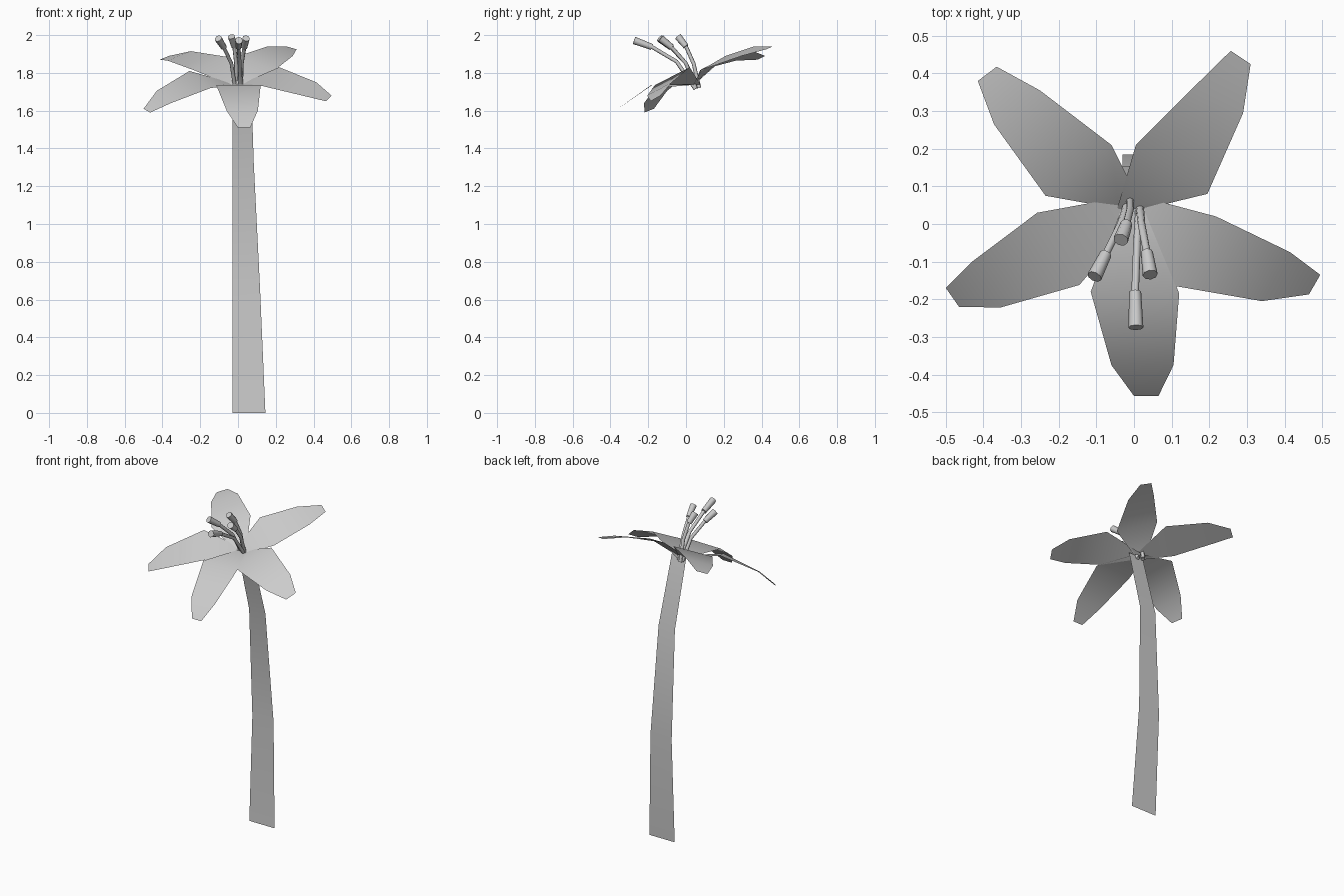
import bpy


def sheet(name, rows, mirror_of=None):
    """Thin sheet from rows of left/right edge points."""
    verts = [p for row in rows for p in row]
    faces = [(2*i, 2*i+1, 2*i+3, 2*i+2) for i in range(len(rows)-1)]
    mesh = bpy.data.meshes.new(name)
    mesh.from_pydata(verts, [], faces)
    for poly in mesh.polygons:
        poly.use_smooth = True
    # sheets face upward / forward
    mesh.update()
    if sum(p.normal.z - p.normal.y * 0.5 for p in mesh.polygons) < 0:
        mesh.flip_normals()
    ob = bpy.data.objects.new(name, mesh)
    bpy.context.collection.objects.link(ob)
    return ob


def tube(name, points, radii):
    """Round rod through points with a radius at each."""
    cu = bpy.data.curves.new(name, 'CURVE')
    cu.dimensions = '3D'
    cu.bevel_depth = 1.0
    cu.bevel_resolution = 2
    cu.use_fill_caps = True
    sp = cu.splines.new('POLY')
    sp.points.add(len(points)-1)
    for p, co, r in zip(sp.points, points, radii):
        p.co = (*co, 1)
        p.radius = r
    sp.use_smooth = True
    ob = bpy.data.objects.new(name, cu)
    bpy.context.collection.objects.link(ob)
    return ob


# Stem: bent flat ribbon (right edge x, y, z)
sheet("stem", [((-0.03, y, z), (x, y, z)) for x, y, z in
               [(0.145, 0.155, 0), (0.117, 0.185, 0.65),
                (0.083, 0.153, 1.33), (0.07, 0.04, 1.74)]])

# Petals: base, wide row, narrowing row, tip
sheet("petal_front", [
    ((-0.03, 0.05, 1.74), (0.03, 0.05, 1.74)),
    ((-0.115, -0.18, 1.735), (0.12, -0.185, 1.735)),
    ((-0.06, -0.375, 1.6), (0.105, -0.375, 1.6)),
    ((0, -0.457, 1.51), (0.065, -0.457, 1.51))])
sheet("petal_left", [
    ((-0.01, 0.075, 1.74), (0.01, 0.02, 1.735)),
    ((-0.257, 0.03, 1.81), (-0.145, -0.162, 1.72)),
    ((-0.43, -0.10, 1.705), (-0.355, -0.222, 1.64)),
    ((-0.5, -0.17, 1.61), (-0.465, -0.22, 1.59))])
sheet("petal_right", [
    ((0.01, 0.075, 1.74), (-0.01, 0.02, 1.735)),
    ((0.218, 0.02, 1.83), (0.11, -0.165, 1.735)),
    ((0.415, -0.075, 1.75), (0.34, -0.205, 1.68)),
    ((0.495, -0.135, 1.68), (0.465, -0.187, 1.65))])
sheet("petal_back_left", [
    ((-0.04, 0.04, 1.735), (0.025, 0.04, 1.74)),
    ((-0.235, 0.075, 1.815), (-0.06, 0.21, 1.885)),
    ((-0.372, 0.265, 1.865), (-0.25, 0.355, 1.915)),
    ((-0.415, 0.38, 1.87), (-0.365, 0.418, 1.89))])
sheet("petal_back_right", [
    ((-0.045, 0.04, 1.74), (0.03, 0.04, 1.735)),
    ((0.005, 0.21, 1.89), (0.195, 0.08, 1.815)),
    ((0.155, 0.36, 1.94), (0.29, 0.295, 1.89)),
    ((0.257, 0.46, 1.94), (0.31, 0.425, 1.925))])

# Stamens: foot, bend, anther start, anther end
stamens = [
    ((0.015, 0.05, 1.715), (0.008, -0.05, 1.86), (0.003, -0.18, 1.937), (0.005, -0.275, 1.972)),
    ((-0.015, 0.06, 1.72), (-0.035, 0.0, 1.85), (-0.075, -0.08, 1.935), (-0.105, -0.14, 1.982)),
    ((-0.01, 0.07, 1.72), (-0.01, 0.04, 1.85), (-0.02, 0.0, 1.94), (-0.035, -0.042, 1.992)),
    ((0.015, 0.05, 1.72), (0.02, 0.0, 1.85), (0.034, -0.075, 1.935), (0.043, -0.135, 1.983)),
]
for i, (foot, bend, a, b) in enumerate(stamens):
    tube(f"filament_{i}", [foot, bend, a], [0.011, 0.010, 0.010])
    tube(f"anther_{i}", [a, b], [0.016, 0.020])
